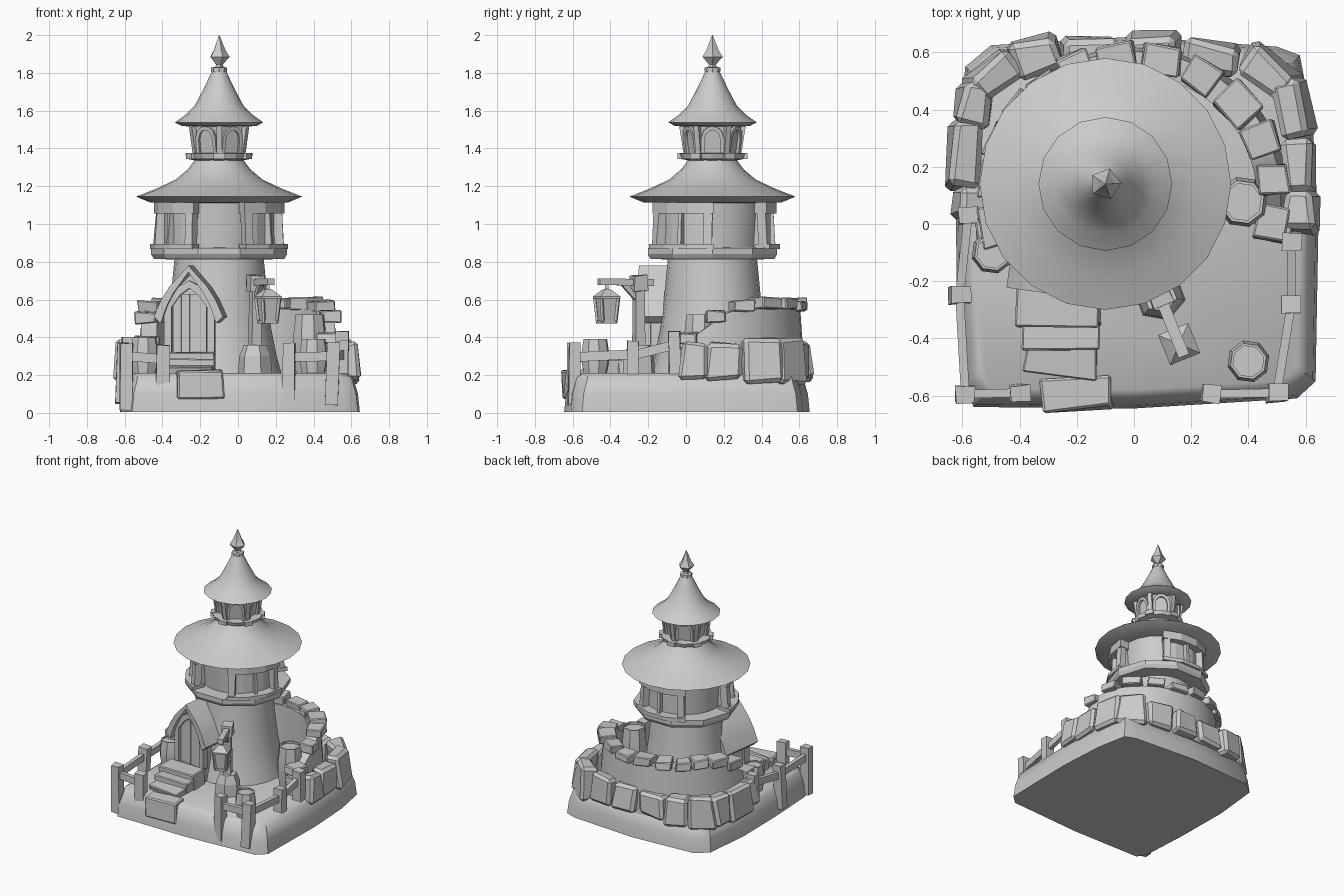
import bpy, bmesh, math, random
from mathutils import Vector, Matrix

if "Cube" in bpy.data.objects:
    bpy.data.objects.remove(bpy.data.objects["Cube"])

random.seed(4)
CX, CY = -0.10, 0.14          # tower axis


def finish(name, bm, loc=(0, 0, 0), rot=(0, 0, 0), smooth=0, bevel=0):
    bmesh.ops.recalc_face_normals(bm, faces=bm.faces)
    me = bpy.data.meshes.new(name)
    bm.to_mesh(me)
    bm.free()
    ob = bpy.data.objects.new(name, me)
    bpy.context.collection.objects.link(ob)
    ob.location = loc
    ob.rotation_euler = [math.radians(r) for r in rot]
    if bevel:
        m = ob.modifiers.new("bevel", 'BEVEL')
        m.width, m.segments = bevel, 1
    if smooth:
        bpy.ops.object.select_all(action='DESELECT')
        ob.select_set(True)
        bpy.context.view_layer.objects.active = ob
        bpy.ops.object.shade_smooth_by_angle(angle=math.radians(smooth))
    return ob


def polar(a, r, c=(CX, CY)):
    """Point at azimuth a (degrees, 0 = front, 90 = right)."""
    a = math.radians(a)
    return c[0] + r * math.sin(a), c[1] - r * math.cos(a)


def lathe(name, prof, n, c=(CX, CY), rot=0, smooth=0):
    bm = bmesh.new()
    rings = [[bm.verts.new((*polar(rot + 360 * i / n, r, c), z)) for i in range(n)] for r, z in prof]
    for a, b in zip(rings, rings[1:]):
        for i in range(n):
            bm.faces.new((a[i], a[(i + 1) % n], b[(i + 1) % n], b[i]))
    bm.faces.new(rings[0])
    bm.faces.new(rings[-1])
    return finish(name, bm, smooth=smooth)


def block(name, loc, size, rot=(0, 0, 0), top=1.0, jit=0.0, bevel=0):
    bm = bmesh.new()
    bmesh.ops.create_cube(bm, size=1)
    for v in bm.verts:
        k = top if v.co.z > 0 else 1
        v.co = Vector((v.co.x * size[0] * k, v.co.y * size[1] * k, v.co.z * size[2]))
        v.co += Vector([random.uniform(-jit, jit) for _ in range(3)])
    return finish(name, bm, loc, rot, bevel=bevel)


def arc(name, r0, r1, z0, z1, a0, a1, n, c=(CX, CY), smooth=0, batter=0):
    """Curved bar; z1 may be a function of azimuth."""
    bm = bmesh.new()
    secs = []
    for i in range(n + 1):
        a = a0 + (a1 - a0) * i / n
        zt = z1(a) if callable(z1) else z1
        secs.append([bm.verts.new((*polar(a, r, c), z)) for r, z in
                     ((r0, z0), (r1 + batter, z0), (r1, zt), (r0, zt))])
    for s, t in zip(secs, secs[1:]):
        for i in range(4):
            bm.faces.new((s[i], s[(i + 1) % 4], t[(i + 1) % 4], t[i]))
    bm.faces.new(secs[0])
    bm.faces.new(secs[-1])
    return finish(name, bm, smooth=smooth)


def band(name, outer, inner, y0, y1, loc, rot, close=False, smooth=0):
    """Strip between two x-z outlines, extruded along y."""
    bm = bmesh.new()
    q = [[bm.verts.new((x, y, z)) for (x, z), y in ((o, y0), (i, y0), (i, y1), (o, y1))]
         for o, i in zip(outer, inner)]
    pairs = list(zip(q, q[1:])) + ([(q[-1], q[0])] if close else [])
    for s, t in pairs:
        for i in range(4):
            bm.faces.new((s[i], s[(i + 1) % 4], t[(i + 1) % 4], t[i]))
    if not close:
        bm.faces.new(q[0])
        bm.faces.new(q[-1])
    return finish(name, bm, loc, rot, smooth=smooth)


def beam(name, p, q, w, h):
    p, q = Vector(p), Vector(q)
    d = q - p
    ob = block(name, (p + q) / 2, (d.length, w, h))
    ob.rotation_euler = d.to_track_quat('X', 'Z').to_euler()
    return ob


# ground plinth: rounded irregular square with a soft upper edge
bm = bmesh.new()
outline = [(-.60, -.57), (-.56, -.64), (0, -.645), (.57, -.61), (.635, -.55), (.645, 0), (.625, .35),
           (.58, .59), (.5, .62), (0, .655), (-.5, .625), (-.59, .55), (-.625, .2), (-.62, -.2)]
rings = [[bm.verts.new((x * k, y * k, z)) for x, y in outline]
         for k, z in ((1, .005), (.985, .1), (.945, .19), (.90, .21))]
for a, b in zip(rings, rings[1:]):
    for i in range(len(a)):
        bm.faces.new((a[i], a[i - 1], b[i - 1], b[i]))
bm.faces.new(rings[0])
bm.faces.new(rings[-1])
finish("ground_plinth", bm, smooth=40)

# tower shaft, gallery floor and gallery wall
lathe("tower_shaft", [(.335, .19), (.305, .3), (.275, .45), (.255, .62), (.235, .83)], 20, smooth=40)
lathe("gallery_floor", [(.23, .812), (.345, .815), (.36, .84), (.36, .872), (.27, .875)], 10, rot=18)
lathe("gallery_wall", [(.25, .86), (.27, 1.13)], 20, smooth=40)

# three framed gallery windows
for a in (57, 180, 303):
    arc("gallery_window_panel", .25, .295, .87, 1.11, a - 29, a + 29, 4)
    arc("gallery_sill", .27, .365, .868, .895, a - 34, a + 34, 3)
    arc("gallery_lintel", .27, .345, 1.055, 1.115, a - 34, a + 34, 3)
    for s in (-1, 0, 1):
        w = .045 if s else .018
        block("gallery_post", (*polar(a + s * 29, .315 if s else .30), .98), (w, .05, .22),
              (-3, 0, a + s * 29), jit=.005)

# roofs
lathe("lower_roof", [(.25, 1.112), (.365, 1.114), (.44, 1.145), (.33, 1.188), (.23, 1.235),
                     (.165, 1.29), (.12, 1.35)], 20, smooth=35)
lathe("lantern_floor", [(.12, 1.335), (.17, 1.345), (.18, 1.372), (.13, 1.375)], 12)
lathe("upper_roof", [(.15, 1.515), (.20, 1.52), (.234, 1.538), (.175, 1.58), (.13, 1.625),
                     (.085, 1.71), (.034, 1.815)], 16, smooth=35)

# lantern room with six arched openings
lathe("lantern_room", [(.135, 1.36), (.162, 1.53)], 6)
arch = [(-1, 0), (-1, .6), (-.8, .84), (-.4, .97), (0, 1), (.4, .97), (.8, .84), (1, .6), (1, 0)]
for k in range(6):
    a = 30 + 60 * k
    band("lantern_arch", [(.06 * x, .15 * z) for x, z in arch], [(.042 * x, .13 * z) for x, z in arch],
         -.014, .02, (*polar(a, .12), 1.37), (8, 0, a), smooth=30)
    block("lantern_room_post", (*polar(a + 30, .15), 1.45), (.03, .03, .17), (9, 0, a + 30))
    block("lantern_floor_block", (*polar(a + 30, .165), 1.36), (.06, .04, .03), (0, 0, a + 30))

# finial
lathe("finial_collar", [(.03, 1.80), (.042, 1.808), (.042, 1.828), (.02, 1.832)], 8)
lathe("finial_spike", [(.026, 1.825), (.02, 1.845), (.056, 1.885), (.034, 1.92), (.002, 2.0)], 5, rot=20)

# arched entrance porch
PL, PR = (-.235, -.05, 0), (0, 0, -8)
half = [(.185, .51), (.145, .60), (.10, .67), (.05, .725)]
out = [(-x, z) for x, z in half] + [(0, .78)] + [(x, z) for x, z in half[::-1]]
inn = [(x * .80, z - .035) for x, z in out]
band("porch_roof", out, inn, -.20, .12, PL, PR, smooth=20)
body = [(-.12, .2), (-.12, .6), (-.05, .68), (0, .73), (.05, .68), (.12, .6), (.12, .2)]
bm = bmesh.new()
f = bm.faces.new([bm.verts.new((x, -.135, z)) for x, z in body])
ext = bmesh.ops.extrude_face_region(bm, geom=[f])
bmesh.ops.translate(bm, vec=(0, .25, 0), verts=[g for g in ext['geom'] if isinstance(g, bmesh.types.BMVert)])
finish("porch_body", bm, PL, PR)
door = [(-1, .30), (-1, .58), (-.5, .645), (0, .68), (.5, .645), (1, .58), (1, .30)]
band("door_frame", [(.135 * x, z + .02) for x, z in door], [(.095 * x, z - .02) for x, z in door],
     -.17, -.12, PL, PR)
for i in range(4):
    ob = block("door_plank", (0, 0, 0), (.044, .02, .32))
    ob.matrix_world = (Matrix.Translation(PL) @ Matrix.Rotation(math.radians(-8), 4, 'Z')
                       @ Matrix.Translation((-.0675 + .045 * i, -.14, .47)))

# entrance steps and lower slab
for x, y, w, d, h in ((-.265, -.29, .29, .14, .12), (-.26, -.385, .27, .10, .085), (-.255, -.475, .25, .11, .05)):
    block("entrance_step", (x, y, .2 + h / 2), (w, d, h), (0, 0, random.uniform(-6, 4)), jit=.008, bevel=.006)
block("entrance_slab", (-.2, -.59, .15), (.25, .115, .155), (0, 0, 3), jit=.01, bevel=.008)

# curved rear garden wall with coping stones stepping down to its ends
WC = (0, .09)
wall_top = lambda a: min(.55, .36 + .0065 * min(a - 78, 282 - a))
arc("garden_wall", .43, .515, .18, wall_top, 78, 282, 24, WC, smooth=30, batter=.025)
a = 80
while a < 283:
    w = random.uniform(.10, .14)
    x, y = polar(a, .49, WC)
    block("coping_stone", (x, y, wall_top(a) + random.uniform(.01, .03)),
          (w, random.uniform(.10, .13), .06), (0, 0, a + random.uniform(-6, 6)), jit=.008, bevel=.006)
    a += math.degrees(w / .49) + random.uniform(1, 4)
for s in (79, 281):                      # stacked stones at the wall ends
    for z in (.25, .31):
        block("wall_end_stone", (*polar(s, .5, WC), z), (.1, .13, .06), (0, 0, s), jit=.01, bevel=.006)

# large boulders around the wall foot: azimuth-facing angle, place, width, height
for x, y, w, h, rz in ((.58, .04, .15, .2, 90), (.585, .20, .19, .2, 90), (.56, .40, .22, .23, 104),
                       (.47, .53, .22, .24, 140), (.27, .585, .19, .2, 172), (.06, .60, .2, .19, 180),
                       (-.15, .60, .19, .18, 180), (-.34, .585, .18, .21, 190), (-.49, .52, .2, .24, 222),
                       (-.56, .41, .16, .2, 260), (-.595, .24, .25, .21, 272), (-.57, .08, .12, .17, 270)):
    block("boulder", (x, y, .275), (w, .12, h), (-6, 0, rz), top=.9, jit=.018, bevel=.02)

# barrels
for x, y, r, h in ((-.495, -.10, .075, .20), (.40, -.48, .075, .19), (.38, .077, .09, .32)):
    p = [(.82, 0), (1, .35), (1, .65), (.86, 1), (.74, 1), (.74, .95)]
    lathe("barrel", [(r * k, .2 + h * z) for k, z in p], 8, (x, y), 15, smooth=40)

# fence posts and rails on the left and right sides
left = [(-.58, .03, .19, .40), (-.61, -.25, .05, .37), (-.59, -.595, .015, .37), (-.40, -.59, .03, .36)]
right = [(.55, -.06, .18, .43), (.55, -.28, .16, .38), (.50, -.59, .04, .37), (.27, -.595, .04, .37)]
for run in (left, right):
    for x, y, z0, z1 in run:
        block("fence_post", (x, y, (z0 + z1) / 2), (.068, .06, z1 - z0),
              (random.uniform(-2, 2), random.uniform(-2, 2), random.uniform(-5, 5)), jit=.004)
    for p, q in zip(run, run[1:]):
        beam("fence_rail", (p[0], p[1], p[3] - .07), (q[0], q[1], q[3] - .075), .03, .05)

# lamp post with hanging lantern
P, L = Vector((.09, -.25, 0)), Vector((.158, -.42, 0))
lathe("lamp_pedestal", [(.092, .19), (.085, .30), (.06, .36)], 6, P[:2], 20)
block("lamp_post", P + Vector((0, 0, .52)), (.055, .055, .4), (0, 0, 22), top=.85)
block("lamp_post_cap", P + Vector((0, 0, .685)), (.075, .075, .085), (0, 0, 22), jit=.005)
d = (L - P).normalized()
beam("lamp_arm", P - d * .08 + Vector((0, 0, .69)), L + d * .045 + Vector((0, 0, .695)), .04, .035)
beam("lamp_brace", P + Vector((0, 0, .59)), P + d * .09 + Vector((0, 0, .685)), .025, .025)
block("lantern_hook", L + Vector((0, 0, .665)), (.02, .02, .05))
lathe("lantern_cap", [(.08, .605), (.08, .615), (.03, .65), (.015, .655)], 4, L[:2], 67)
lathe("lantern_glass", [(.05, .485), (.064, .61)], 4, L[:2], 67)
lathe("lantern_base", [(.06, .472), (.06, .488)], 4, L[:2], 67)
for i in range(4):
    (x0, y0), (x1, y1) = polar(67 + 90 * i, .052, L[:2]), polar(67 + 90 * i, .068, L[:2])
    beam("lantern_edge", (x0, y0, .48), (x1, y1, .61), .014, .014)
